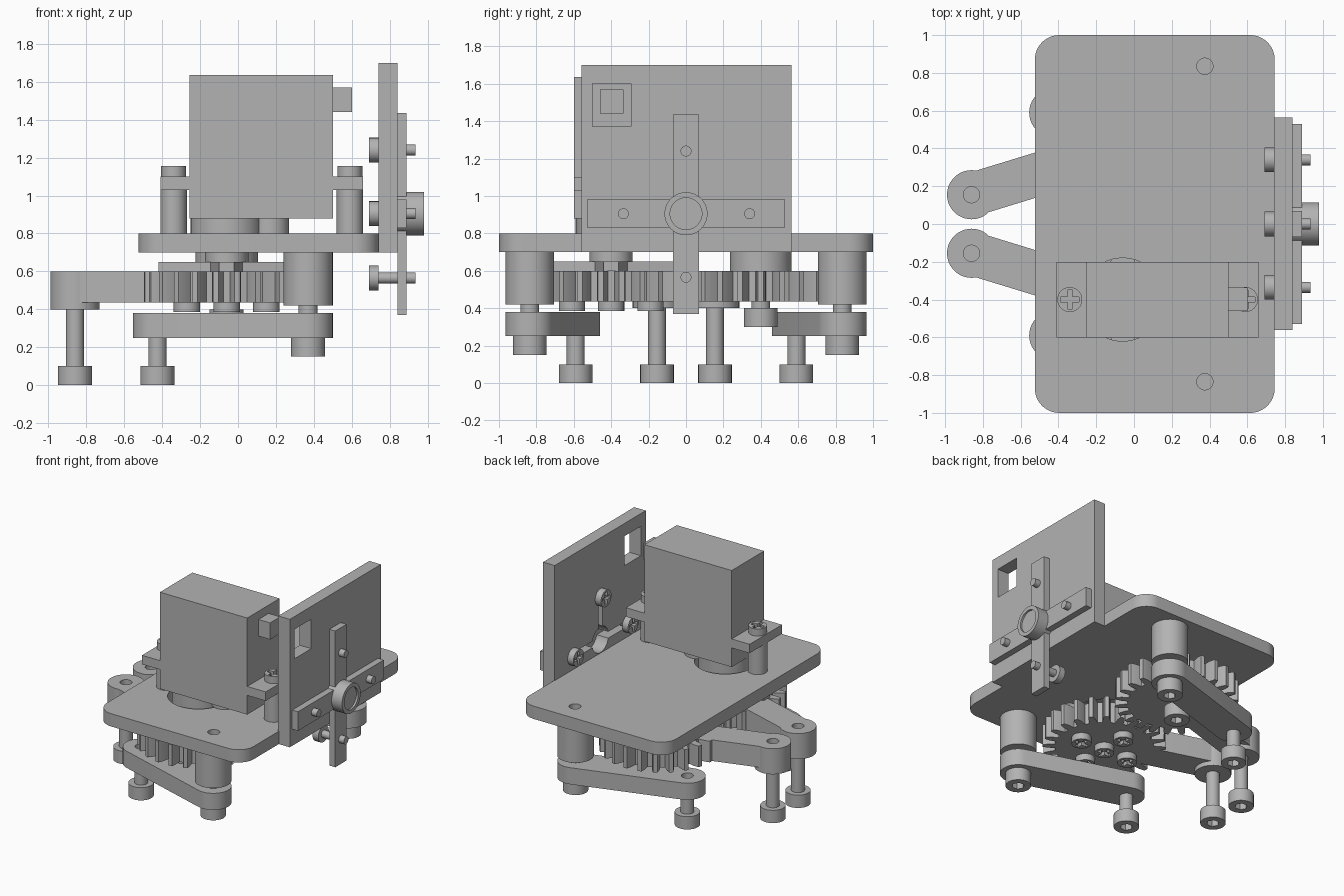
import bpy, bmesh
from math import sin, cos, pi, atan2, hypot
from mathutils import Matrix, Vector

cube = bpy.data.objects.get("Cube")
if cube:
    bpy.data.objects.remove(cube, do_unlink=True)

grey = bpy.data.materials.new("plain grey")
grey.use_nodes = True
grey.diffuse_color = (0.45, 0.45, 0.45, 1)
grey.node_tree.nodes["Principled BSDF"].inputs["Base Color"].default_value = (0.45, 0.45, 0.45, 1)
parts = []


def finish(name, bm):
    bmesh.ops.recalc_face_normals(bm, faces=bm.faces[:])
    mesh = bpy.data.meshes.new(name)
    bm.to_mesh(mesh)
    bm.free()
    mesh.materials.append(grey)
    ob = bpy.data.objects.new(name, mesh)
    bpy.context.scene.collection.objects.link(ob)
    parts.append(ob)
    return ob


def prism(name, outline, z0, z1):
    bm = bmesh.new()
    face = bm.faces.new([bm.verts.new((x, y, z0)) for x, y in outline])
    geom = bmesh.ops.extrude_face_region(bm, geom=[face])["geom"]
    bmesh.ops.translate(bm, vec=(0, 0, z1 - z0), verts=[v for v in geom if isinstance(v, bmesh.types.BMVert)])
    return finish(name, bm)


def box(name, x0, x1, y0, y1, z0, z1):
    return prism(name, [(x0, y0), (x1, y0), (x1, y1), (x0, y1)], z0, z1)


def arc(x, y, r, a0, a1, n):
    return [(x + r * cos(a0 + (a1 - a0) * i / n), y + r * sin(a0 + (a1 - a0) * i / n)) for i in range(n + 1)]


def disc(name, x, y, r, z0, z1, sides=48):
    return prism(name, arc(x, y, r, 0, 2 * pi, sides)[:-1], z0, z1)


def slot(name, a, b, r, z0, z1):
    t = atan2(b[1] - a[1], b[0] - a[0])
    return prism(name, arc(*b, r, t - pi / 2, t + pi / 2, 20) + arc(*a, r, t + pi / 2, t + 1.5 * pi, 20), z0, z1)


def cut(ob, *cutters):
    for cutter in cutters:
        mod = ob.modifiers.new("cut", "BOOLEAN")
        mod.operation, mod.object, mod.solver = "DIFFERENCE", cutter, "EXACT"
        bpy.context.view_layer.objects.active = ob
        bpy.ops.object.modifier_apply(modifier=mod.name)
        parts.remove(cutter)
        bpy.data.objects.remove(cutter, do_unlink=True)
    return ob


def to_x(ob, x, y, z):
    # turn a part built along +z so that it points along +x
    ob.data.transform(Matrix.Translation((x, y, z)) @ Matrix.Rotation(pi / 2, 4, "Y"))
    return ob


def cross_head(name, x, y, r, z0, z1, top=True):
    # round screw head with a cross-shaped recess
    ob = disc(name, x, y, r, z0, z1, 32)
    lo, hi = (z1 - 0.03, z1 + 0.02) if top else (z0 - 0.02, z0 + 0.03)
    a, b = r * 0.75, r * 0.2
    return cut(ob, box("c", x - a, x + a, y - b, y + b, lo, hi), box("c", x - b, x + b, y - a, y + a, lo, hi))


def hex_head(name, x, y, z0):
    ob = disc(name, x, y, 0.09, z0, z0 + 0.1)
    return cut(ob, disc("c", x, y, 0.045, z0 - 0.02, z0 + 0.05, 6))


# Base plate with rounded corners, pivot holes and drive opening
GX, GY = -0.06, 0.4
R = 0.13
outline = []
for i, (x, y) in enumerate([(0.745 - R, 1 - R), (-0.525 + R, 1 - R), (-0.525 + R, R - 1), (0.745 - R, R - 1)]):
    outline += arc(x, y, R, i * pi / 2, (i + 1) * pi / 2, 12)
plate = prism("base_plate", outline, 0.7, 0.8)
cut(plate, disc("c", 0.375, 0.835, 0.043, 0.6, 0.9), disc("c", 0.375, -0.835, 0.043, 0.6, 0.9),
    disc("c", GX, -GY, 0.22, 0.6, 0.9))

# Servo motor
box("servo_body", -0.255, 0.5, -0.6, -0.2, 0.88, 1.635)
box("servo_flange", -0.41, 0.66, -0.6, -0.2, 1.03, 1.1)
box("servo_cable_block", 0.5, 0.6, -0.46, -0.335, 1.44, 1.57)
disc("servo_boss", GX, -GY, 0.19, 0.72, 0.88)
disc("servo_small_boss", 0.17, -GY, 0.1, 0.8, 0.88)
disc("servo_shaft", GX, -GY, 0.115, 0.65, 0.74)
for side, x in (("right", -0.34), ("left", 0.59)):
    disc("servo_post_" + side, x, -GY, 0.07, 0.8, 1.03)
    cross_head("servo_screw_" + side, x, -GY, 0.066, 1.1, 1.155)

# Four-armed servo horn
for k, reach in enumerate((0.36, 0.33, 0.36, 0.33)):
    t = k * pi / 2
    pts = [(0, -0.1), (reach, -0.04), (reach, 0.04), (0, 0.1)]
    prism("horn_arm", [(GX + u * cos(t) - v * sin(t), -GY + u * sin(t) + v * cos(t)) for u, v in pts], 0.6, 0.65)


def gear(name, x, y, phase, teeth=24):
    pts = []
    step = 2 * pi / teeth
    for i in range(teeth):
        for f, r in ((-0.31, 0.35), (-0.24, 0.4), (-0.13, 0.437), (0.13, 0.437), (0.24, 0.4), (0.31, 0.35)):
            t = (i + phase + f) * step
            pts.append((x + r * cos(t), y + r * sin(t)))
    return prism(name, pts, 0.435, 0.6)


# Mirrored gears, gripping arms, followers and finger screws
for side, s, phase in (("front", -1, 0.5), ("back", 1, 0)):
    gear("gear_" + side, GX, s * GY, phase)
    tip, knee, pivot = (-0.86, s * 0.155), (-0.425, s * 0.59), (0.37, s * 0.835)
    d = Vector((GX - tip[0], s * GY - tip[1]))
    near = Vector(tip) + d * 0.72
    cut(slot("gear_arm_" + side, tip, near, 0.115, 0.435, 0.6), disc("c", *tip, 0.043, 0.52, 0.7))
    cut(disc("arm_tip_" + side, *tip, 0.13, 0.4, 0.6), disc("c", *tip, 0.043, 0.52, 0.7))
    cut(slot("follower_arm_" + side, pivot, knee, 0.13, 0.25, 0.38), disc("c", *knee, 0.043, 0.31, 0.5))
    for (x, y), top, label in ((tip, 0.5, "outer"), (knee, 0.3, "inner")):
        hex_head(label + "_finger_head_" + side, x, y, 0)
        disc(label + "_finger_shaft_" + side, x, y, 0.048, 0.1, top)
    disc("pivot_post_" + side, *pivot, 0.13, 0.42, 0.7)
    disc("pivot_shaft_" + side, *pivot, 0.05, 0.25, 0.44)
    hex_head("pivot_screw_" + side, *pivot, 0.15)

# Gear fastenings
disc("back_gear_hub", GX, GY, 0.165, 0.6, 0.7)
hex_head("back_gear_screw", GX, GY, 0.3)
disc("back_gear_shaft", GX, GY, 0.05, 0.4, 0.44)
for dx, dy in ((0, 0), (1, 0), (-1, 0), (0, 1), (0, -1)):
    cross_head("front_gear_screw", GX + 0.21 * dx, -GY + 0.21 * dy, 0.07, 0.385, 0.435, False)

# Upright panel with window, hub opening and slots
HZ = 0.905
panel = box("upright_panel", 0.74, 0.84, -0.56, 0.565, 0.7, 1.7)
cut(panel, box("c", 0.6, 0.9, -0.5, -0.295, 1.37, 1.6),
    to_x(disc("c", 0, 0, 0.1, 0, 0.3), 0.65, 0, HZ),
    box("c", 0.6, 0.9, -0.025, 0.025, HZ, 1.24),
    box("c", 0.6, 0.9, -0.34, 0.34, HZ - 0.025, HZ + 0.025))

# Cross-shaped mount with round knob and screws
box("mount_upright_bar", 0.84, 0.89, -0.07, 0.07, 0.37, 1.435)
box("mount_cross_bar", 0.84, 0.89, -0.53, 0.53, 0.83, 0.98)
knob = to_x(disc("mount_knob", 0, 0, 0.115, 0, 0.14), 0.84, 0, HZ)
cut(knob, to_x(disc("c", 0, 0, 0.085, 0, 0.05), 0.965, 0, HZ))
for y, z in ((0, 1.24), (0.34, HZ), (-0.335, HZ), (0, 0.565)):
    to_x(cross_head("mount_screw_head", 0, 0, 0.065, 0, 0.05, False), 0.69, y, z)
    to_x(disc("mount_screw_shaft", 0, 0, 0.029, 0, 0.2, 24), 0.735, y, z)

# Smooth round walls, keep edges sharp
bpy.ops.object.select_all(action="DESELECT")
for ob in parts:
    ob.select_set(True)
bpy.context.view_layer.objects.active = plate
bpy.ops.object.shade_smooth_by_angle(angle=pi / 8)
